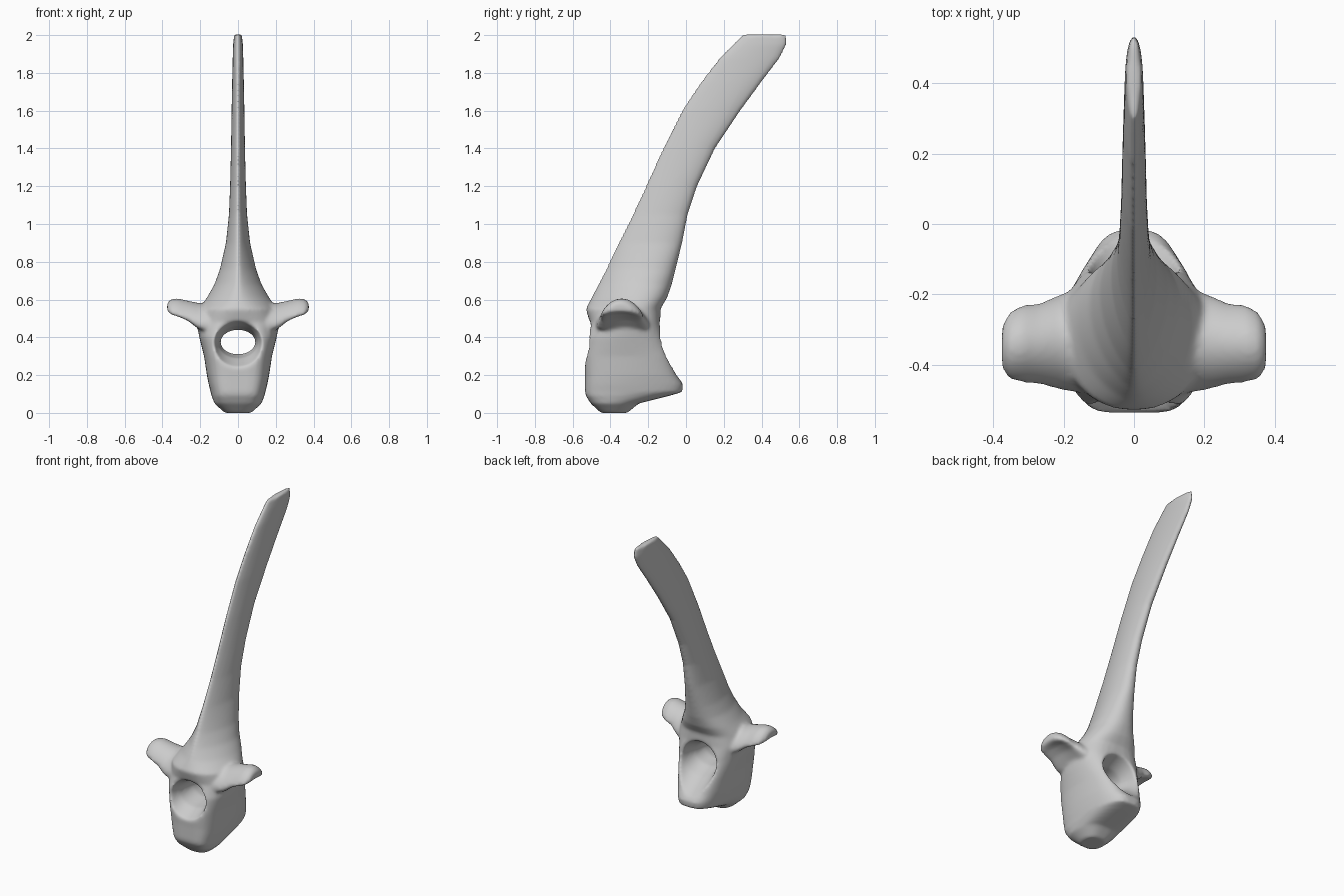
import bpy, bmesh, math

cube = bpy.data.objects.get("Cube")
if cube:
    bpy.data.objects.remove(cube, do_unlink=True)

bone = bpy.data.materials.new("bone grey")
bone.use_nodes = True
bone.diffuse_color = (0.6, 0.6, 0.6, 1)
bone.node_tree.nodes["Principled BSDF"].inputs["Base Color"].default_value = (0.6, 0.6, 0.6, 1)

SIDES = 40


def loft(name, rings):
    """Skin a list of closed rings and cap both ends."""
    bm = bmesh.new()
    loops = [[bm.verts.new(p) for p in ring] for ring in rings]
    for low, high in zip(loops, loops[1:]):
        for i in range(SIDES):
            j = (i + 1) % SIDES
            bm.faces.new((low[i], low[j], high[j], high[i]))
    bm.faces.new(loops[0][::-1])
    bm.faces.new(loops[-1])
    bmesh.ops.recalc_face_normals(bm, faces=bm.faces)
    mesh = bpy.data.meshes.new(name)
    bm.to_mesh(mesh)
    bm.free()
    obj = bpy.data.objects.new(name, mesh)
    bpy.context.collection.objects.link(obj)
    mesh.materials.append(bone)
    return obj


def slice_ring(z, front, back, width, a, b):
    """Level outline; small a and b give blunt front and back ends."""
    peak = a / (a + b)
    top = peak ** a * (1 - peak) ** b
    ring = []
    for i in range(SIDES):
        t = 2 * math.pi * (i + 0.5) / SIDES
        u = (1 - math.cos(t)) / 2
        x = width * u ** a * (1 - u) ** b / top
        ring.append((math.copysign(x, math.sin(t)), front + (back - front) * u, z))
    return ring


def ellipse_yz(x, y, z, ry, rz, droop=0):
    ring = []
    for i in range(SIDES):
        t = 2 * math.pi * i / SIDES
        dy = ry * math.cos(t)
        ring.append((x, y + dy, z + rz * math.sin(t) - droop * dy * dy))
    return ring


def ellipse_xz(y, z, rx, rz):
    angles = [2 * math.pi * i / SIDES for i in range(SIDES)]
    return [(rx * math.cos(t), y, z + rz * math.sin(t)) for t in angles]


# Body, arch and tall blade: height, front, back, half width, bluntness
stations = [
    (0.0, -.45, -.31, .07, .3, .3),
    (.05, -.505, -.25, .125, .25, .3),
    (.09, -.53, -.09, .14, .2, .3),
    (.11, -.535, -.02, .145, .2, .3),
    (.15, -.535, -.015, .155, .2, .3),
    (.2, -.535, -.045, .165, .2, .25),
    (.3, -.54, -.085, .18, .2, .2),
    (.4, -.53, -.115, .205, .25, .25),
    (.48, -.51, -.135, .22, .35, .3),
    (.55, -.53, -.135, .205, .45, .35),
    (.61, -.5, -.1, .165, .6, .4),
    (.68, -.465, -.075, .125, .7, .45),
    (.76, -.425, -.055, .096, .75, .45),
    (.9, -.36, -.02, .064, .75, .45),
    (1.05, -.285, .01, .048, .75, .45),
    (1.2, -.215, .06, .042, .75, .45),
    (1.4, -.125, .155, .037, .7, .45),
    (1.6, -.025, .29, .034, .65, .45),
    (1.75, .075, .4, .031, .6, .45),
    (1.88, .175, .5, .028, .5, .45),
    (1.95, .245, .535, .026, .5, .45),
    (2.005, .3, .53, .02, .5, .5),
]
vertebra = loft("vertebra", [slice_ring(*s) for s in stations])

# Side wings with a drooping, rounded cross-section
wing = [
    (.04, -.33, .49, .15, .09, 1),
    (.15, -.33, .495, .15, .085, 1.5),
    (.21, -.335, .515, .135, .067, 2.5),
    (.27, -.34, .548, .115, .047, 3.5),
    (.32, -.34, .566, .11, .041, 4),
    (.355, -.345, .566, .095, .036, 4),
    (.375, -.35, .56, .06, .022, 4),
]
left_wing = loft("left_wing", [ellipse_yz(*s) for s in wing])
right_wing = loft("right_wing", [ellipse_yz(-s[0], *s[1:]) for s in wing])

# Canal through the arch, flared at both ends
canal = loft("canal_cutter", [ellipse_xz(*s) for s in (
    (-.62, .37, .17, .17),
    (-.53, .37, .13, .125),
    (-.45, .375, .105, .085),
    (-.33, .375, .092, .064),
    (-.24, .375, .1, .075),
    (-.15, .375, .12, .115),
    (-.06, .36, .14, .165),
    (.02, .34, .15, .2))])

# Fuse the parts, open the canal and soften the joints
helpers = [(left_wing, 'UNION'), (right_wing, 'UNION'), (canal, 'DIFFERENCE')]
for helper, operation in helpers:
    helper.hide_render = True
    cut = vertebra.modifiers.new(helper.name, 'BOOLEAN')
    cut.object = helper
    cut.operation = operation
    cut.solver = 'EXACT'
remesh = vertebra.modifiers.new("fuse", 'REMESH')
remesh.mode = 'VOXEL'
remesh.voxel_size = 0.01
soften = vertebra.modifiers.new("soften", 'SMOOTH')
soften.factor = 0.5
soften.iterations = 8

# Keep the finished surface and drop the helper parts
depsgraph = bpy.context.evaluated_depsgraph_get()
finished = bpy.data.meshes.new_from_object(vertebra.evaluated_get(depsgraph))
vertebra.modifiers.clear()
vertebra.data = finished
finished.materials.clear()
finished.materials.append(bone)
for helper, operation in helpers:
    bpy.data.objects.remove(helper, do_unlink=True)
for face in finished.polygons:
    face.use_smooth = True
    face.material_index = 0
